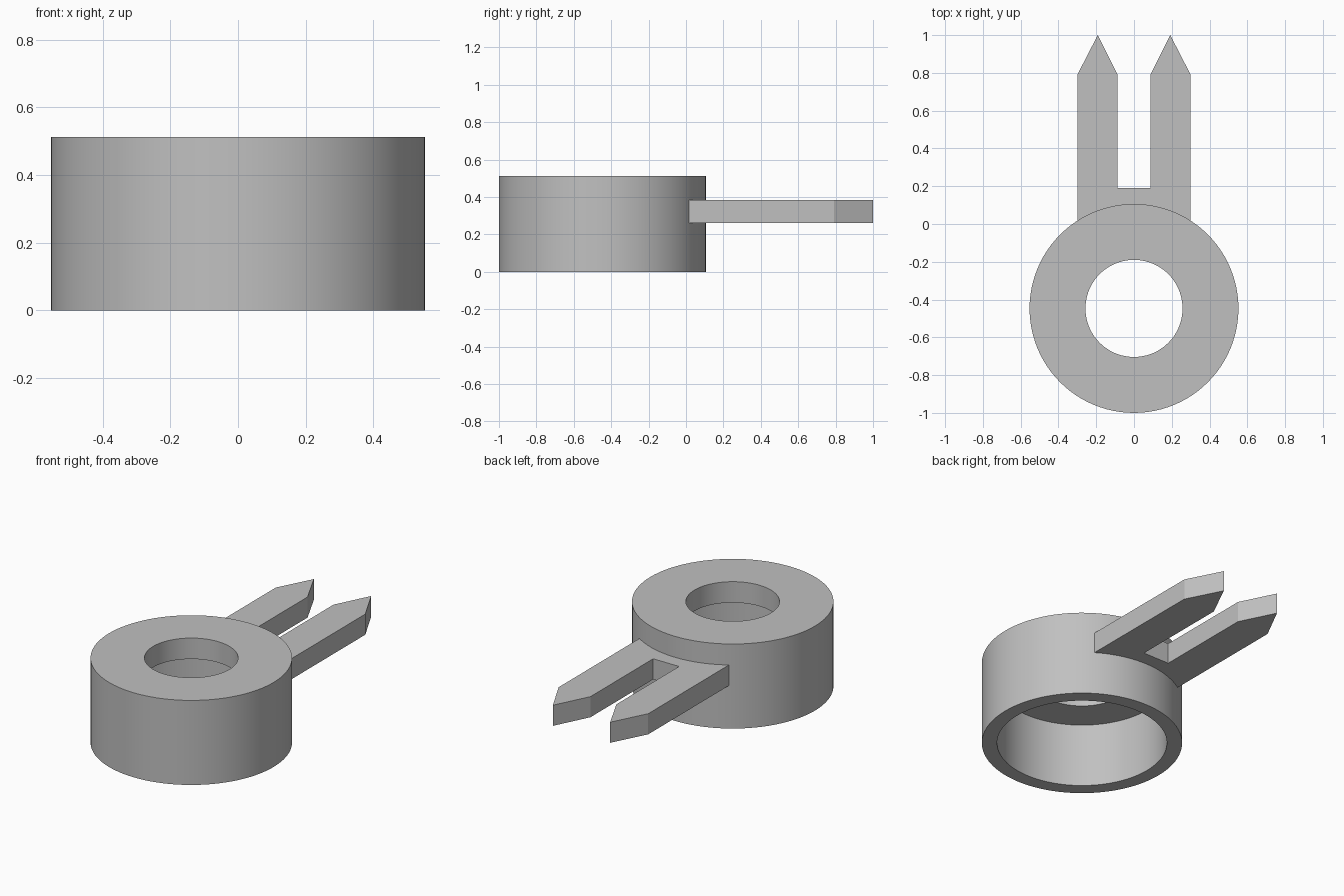
import bpy, bmesh, math
from mathutils import Matrix, Vector

cube = bpy.data.objects.get("Cube")
if cube:
    bpy.data.objects.remove(cube, do_unlink=True)

CENTRE_Y = -0.447
OUTER, BORE, HOLE = 0.553, 0.469, 0.257
HEIGHT, LEDGE = 0.512, 0.385

grey = bpy.data.materials.new("plain grey")
grey.use_nodes = True
colour = (0.53, 0.53, 0.53, 1)
grey.diffuse_color = colour
grey.node_tree.nodes["Principled BSDF"].inputs["Base Color"].default_value = colour


def finish(name, bm):
    bmesh.ops.recalc_face_normals(bm, faces=bm.faces)
    mesh = bpy.data.meshes.new(name)
    bm.to_mesh(mesh)
    bm.free()
    mesh.materials.append(grey)
    obj = bpy.data.objects.new(name, mesh)
    bpy.context.collection.objects.link(obj)
    bpy.ops.object.select_all(action="DESELECT")
    obj.select_set(True)
    bpy.context.view_layer.objects.active = obj
    bpy.ops.object.shade_smooth_by_angle(angle=math.radians(25))
    return obj


# Collar: a wall with a thick top plate and a smaller hole through it
bm = bmesh.new()
profile = [(OUTER, 0), (OUTER, HEIGHT), (HOLE, HEIGHT),
           (HOLE, LEDGE), (BORE, LEDGE), (BORE, 0)]
verts = [bm.verts.new((r, 0, z)) for r, z in profile]
edges = [bm.edges.new((verts[i - 1], verts[i])) for i in range(len(verts))]
bmesh.ops.spin(bm, geom=verts + edges, cent=(0, 0, 0), axis=(0, 0, 1),
               angle=math.tau, steps=96, use_merge=True)
bmesh.ops.remove_doubles(bm, verts=bm.verts, dist=1e-5)
bmesh.ops.transform(bm, matrix=Matrix.Translation((0, CENTRE_Y, 0)), verts=bm.verts)
finish("collar", bm)

# Fork: two pointed prongs on a base that curves into the collar wall
bm = bmesh.new()
right_half = [(0.3, 0.79), (0.192, 1.0), (0.087, 0.79), (0.087, 0.19)]
outline = right_half + [(-x, y) for x, y in reversed(right_half)]
seat = 0.51
for i in range(13):
    x = -0.3 + 0.05 * i
    outline.append((x, CENTRE_Y + math.sqrt(seat ** 2 - x ** 2)))
face = bm.faces.new([bm.verts.new((x, y, 0.26)) for x, y in outline])
result = bmesh.ops.extrude_face_region(bm, geom=[face])
top = [v for v in result["geom"] if isinstance(v, bmesh.types.BMVert)]
bmesh.ops.translate(bm, verts=top, vec=Vector((0, 0, 0.125)))
finish("fork", bm)
